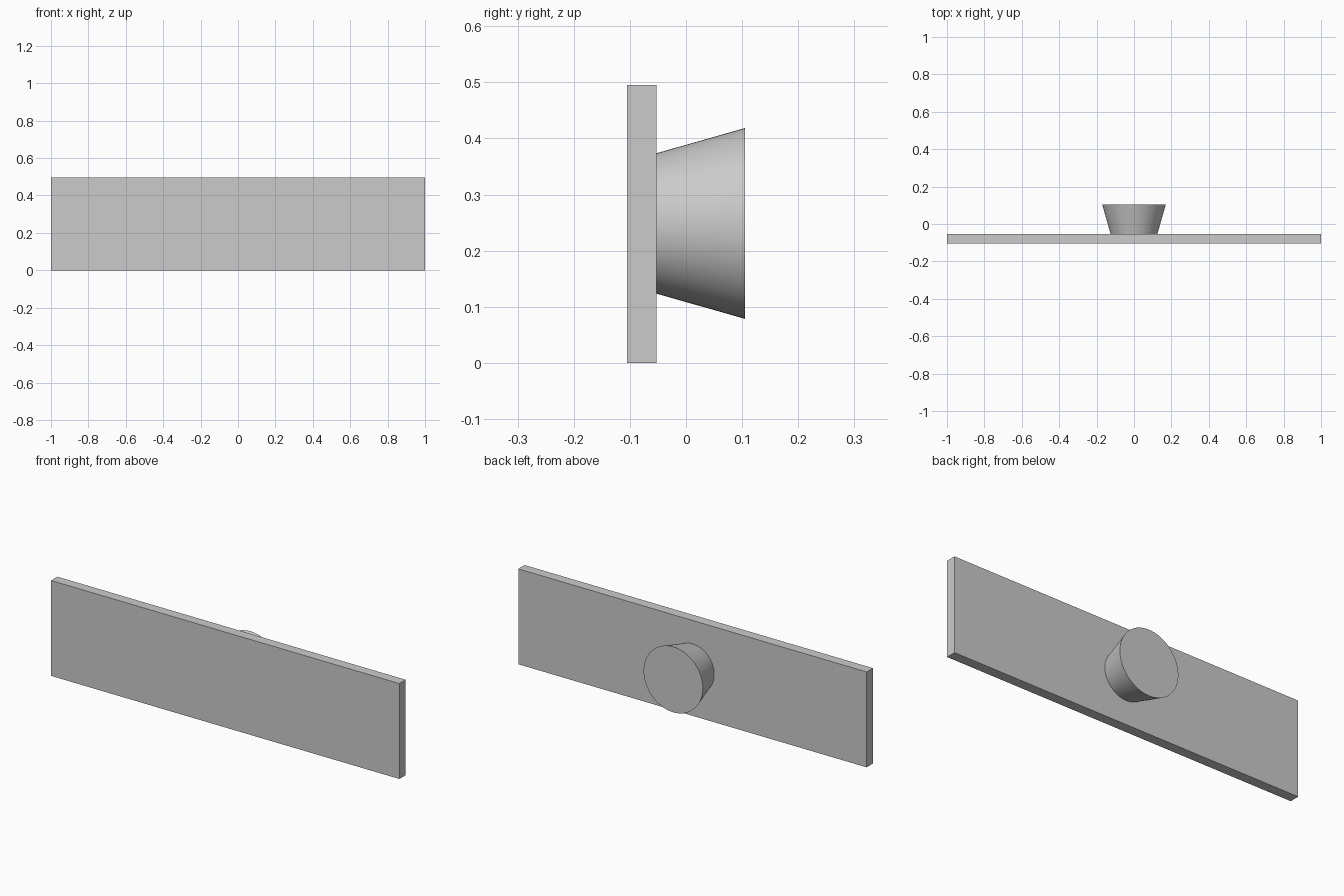
import bpy
import math

cube = bpy.data.objects.get("Cube")
if cube:
    bpy.data.objects.remove(cube, do_unlink=True)

HEIGHT = 0.495
FRONT, JOINT, BACK = -0.105, -0.053, 0.105

# Plain grey material shared by both parts
GREY = (0.6, 0.6, 0.6, 1)
grey = bpy.data.materials.new("light_grey")
grey.use_nodes = True
grey.diffuse_color = GREY
grey.node_tree.nodes["Principled BSDF"].inputs["Base Color"].default_value = GREY


def finish(name):
    obj = bpy.context.object
    obj.name = name
    obj.data.materials.append(grey)
    return obj


# Long flat front plate
bpy.ops.mesh.primitive_cube_add(size=1, location=(0, (FRONT + JOINT) / 2, HEIGHT / 2))
plate = finish("front_plate")
plate.scale = (2, JOINT - FRONT, HEIGHT)
bpy.ops.object.transform_apply(location=False, rotation=False, scale=True)

# Round knob on the back, flaring away from the plate
bpy.ops.mesh.primitive_cone_add(
    vertices=96, radius1=0.125, radius2=0.17, depth=BACK - JOINT,
    location=(0, (JOINT + BACK) / 2, HEIGHT / 2 + 0.001),
    rotation=(-math.pi / 2, 0, 0))
finish("back_knob")
bpy.ops.object.shade_smooth_by_angle(angle=math.radians(30))
